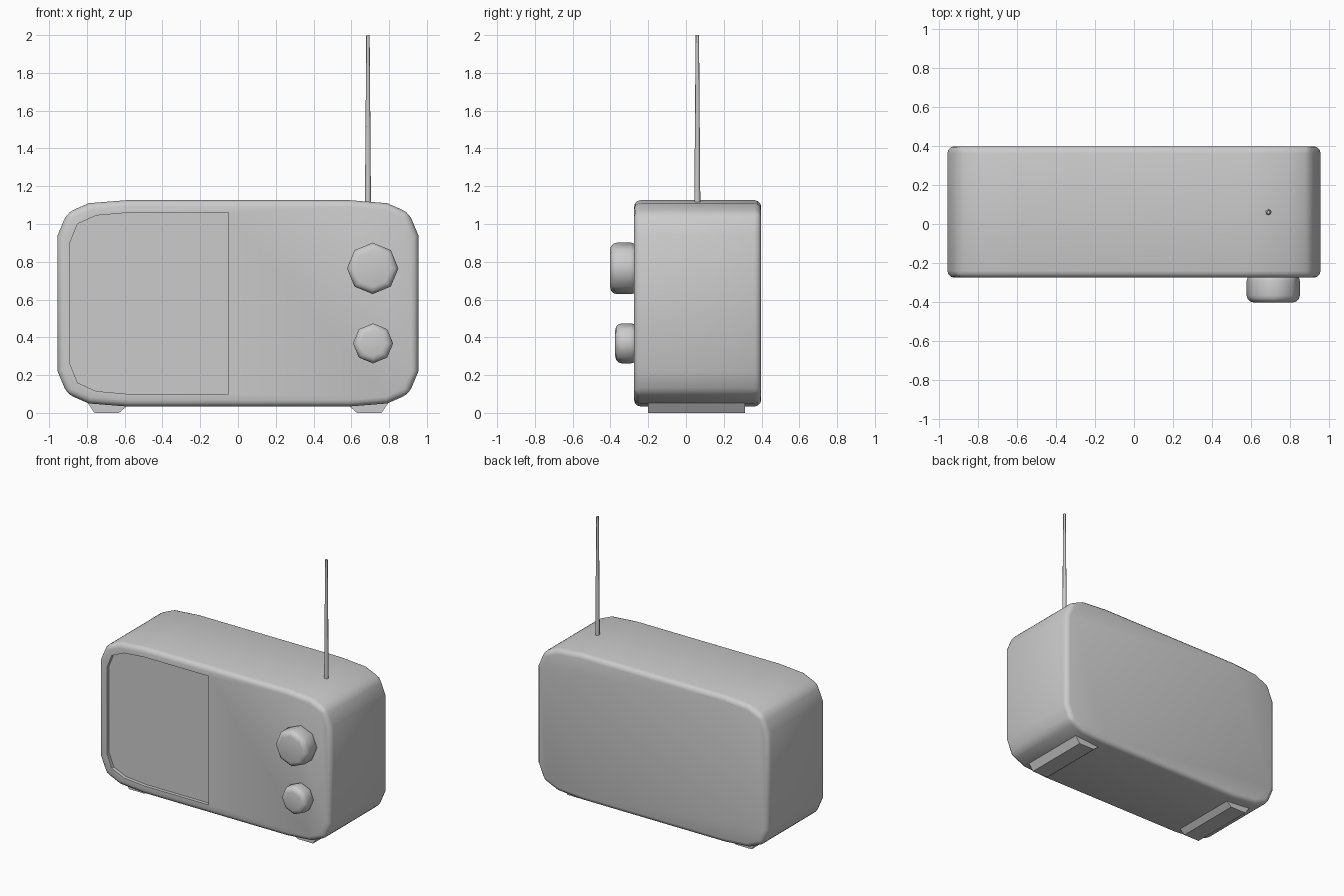
import bpy, bmesh, math
from mathutils import Matrix

if "Cube" in bpy.data.objects:
    bpy.data.objects.remove(bpy.data.objects["Cube"])


def add_object(name, bm):
    bmesh.ops.recalc_face_normals(bm, faces=bm.faces)
    me = bpy.data.meshes.new(name)
    bm.to_mesh(me)
    bm.free()
    ob = bpy.data.objects.new(name, me)
    bpy.context.collection.objects.link(ob)
    return ob


def activate(ob):
    bpy.ops.object.select_all(action='DESELECT')
    ob.select_set(True)
    bpy.context.view_layer.objects.active = ob


def smooth(ob, angle=40):
    activate(ob)
    bpy.ops.object.shade_smooth_by_angle(angle=math.radians(angle))


def prism(name, outline, y0, y1):
    """Extrude an x/z outline from y0 to y1."""
    bm = bmesh.new()
    face = bm.faces.new([bm.verts.new((x, y0, z)) for x, z in outline])
    ext = bmesh.ops.extrude_face_region(bm, geom=[face])
    for v in ext['geom']:
        if isinstance(v, bmesh.types.BMVert):
            v.co.y = y1
    return add_object(name, bm)


def bevel(ob, width, segments, angle=40):
    m = ob.modifiers.new("bevel", 'BEVEL')
    m.width, m.segments = width, segments
    m.limit_method, m.angle_limit = 'ANGLE', math.radians(angle)
    activate(ob)
    bpy.ops.object.modifier_apply(modifier=m.name)


def cone(name, r1, r2, depth, matrix, sides=8):
    bm = bmesh.new()
    bmesh.ops.create_cone(bm, cap_ends=True, segments=sides, radius1=r1,
                          radius2=r2, depth=depth, matrix=matrix)
    return add_object(name, bm)


# Case: rounded outline, mirrored from one quarter
ZC = 0.58
quarter = [(0.955, 0.36), (0.905, 0.48), (0.79, 0.53), (0.59, 0.546)]
right = [(x, ZC - z) for x, z in reversed(quarter)] + [(x, ZC + z) for x, z in quarter]
outline = right + [(-x, z) for x, z in reversed(right)]
case = prism("radio_case", outline, -0.275, 0.398)
bevel(case, 0.035, 3)

# Speaker recess cut into the front
corner = [(-0.58, 0.48), (-0.75, 0.465), (-0.85, 0.42), (-0.89, 0.32)]
recess = ([(-0.05, ZC - 0.48), (-0.05, ZC + 0.48)]
          + [(x, ZC + z) for x, z in corner]
          + [(x, ZC - z) for x, z in reversed(corner)])
cutter = prism("speaker_recess_cutter", recess, -0.4, -0.25)
cutter.hide_render = True
cut = case.modifiers.new("recess", 'BOOLEAN')
cut.object, cut.operation, cut.solver = cutter, 'DIFFERENCE', 'EXACT'
activate(case)
bpy.ops.object.modifier_apply(modifier=cut.name)
bpy.data.objects.remove(cutter)
smooth(case)

# Octagonal knobs
for name, x, z, r, front in [("tuning_knob", 0.713, 0.765, 0.136, -0.402),
                             ("volume_knob", 0.715, 0.368, 0.106, -0.375)]:
    back = -0.255
    mat = (Matrix.Translation((x, (front + back) / 2, z))
           @ Matrix.Rotation(math.pi / 2, 4, 'X'))
    knob = cone(name, r, r, back - front, mat)
    bevel(knob, 0.035, 3, 60)
    smooth(knob, 50)

# Tapered antenna
antenna = cone("antenna", 0.016, 0.009, 0.9, Matrix.Translation((0.688, 0.06, 1.55)))
smooth(antenna, 50)

# Feet
for name, s in (("left_foot", -1), ("right_foot", 1)):
    prism(name, [(s * 0.63, 0), (s * 0.76, 0), (s * 0.80, 0.06), (s * 0.56, 0.06)],
          -0.20, 0.312)
